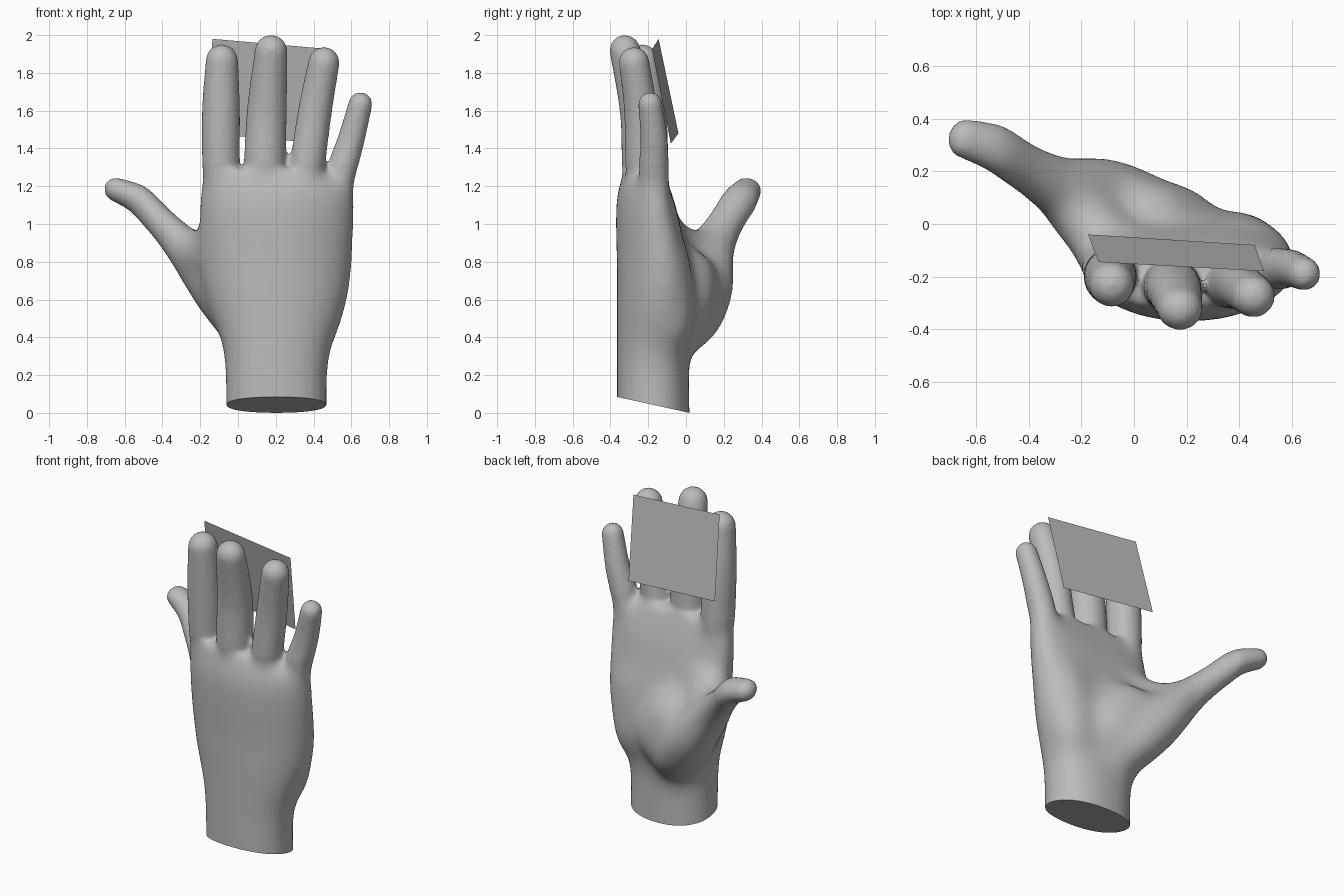
import bpy, bmesh, math
from mathutils import Vector

if "Cube" in bpy.data.objects:
    bpy.data.objects.remove(bpy.data.objects["Cube"])

grey = bpy.data.materials.new("plain grey")
grey.diffuse_color = (0.5, 0.5, 0.5, 1)
grey.use_nodes = True
grey.node_tree.nodes["Principled BSDF"].inputs["Base Color"].default_value = grey.diffuse_color
SIDES = 24


def loft(bm, rings):
    """Closed solid through a list of point rings."""
    loops = [[bm.verts.new(p) for p in r] for r in rings]
    for a, b in zip(loops, loops[1:]):
        for i in range(SIDES):
            j = (i + 1) % SIDES
            bm.faces.new((a[i], a[j], b[j], b[i]))
    bm.faces.new(loops[0][::-1])
    bm.faces.new(loops[-1])


def spline(pts, steps=5):
    """Catmull-Rom samples through tuples of any length."""
    p = [pts[0]] + list(pts) + [pts[-1]]
    out = []
    for i in range(1, len(p) - 2):
        for s in range(steps):
            t = s / steps
            out.append([0.5 * (2 * b + (c - a) * t + (2 * a - 5 * b + 4 * c - d) * t * t
                               + (3 * b - a - 3 * c + d) * t ** 3)
                        for a, b, c, d in zip(p[i - 1], p[i], p[i + 1], p[i + 2])])
    return out + [list(pts[-1])]


def limb(bm, pts, wide=1.0):
    """Round limb along (x, y, z, radius) points, with a domed tip."""
    path = spline(pts)
    centres = [Vector(q[:3]) for q in path]
    radii = [q[3] for q in path]
    n = len(path)
    tangents = [(centres[min(i + 1, n - 1)] - centres[max(i - 1, 0)]).normalized()
                for i in range(n)]
    tip, t, r = centres[-1], tangents[-1], radii[-1]
    for k in range(1, 7):
        a = k / 6.3 * math.pi / 2
        centres.append(tip + t * r * math.sin(a))
        radii.append(r * math.cos(a))
        tangents.append(t)
    rings = []
    for c, r, t in zip(centres, radii, tangents):
        q = Vector((0, 0, 1)).rotation_difference(t)
        rings.append([c + q @ Vector((r * math.cos(a), r * wide * math.sin(a), 0))
                      for a in (2 * math.pi * i / SIDES for i in range(SIDES))])
    loft(bm, rings)


def palm_ring(z, x0, x1, y0, y1, arch):
    """Rounded oval section, arched so that the back is convex and the palm hollow."""
    ring = []
    for i in range(SIDES):
        a = 2 * math.pi * i / SIDES
        c, s = math.cos(a), math.sin(a)
        u = math.copysign(abs(c) ** 0.9, c)
        v = math.copysign(abs(s) ** 0.9, s)
        y = (y0 + y1) / 2 + v * (y1 - y0 + 0.02) / 2 + arch * u * u
        ring.append(Vector(((x0 + x1) / 2 + u * (x1 - x0 + 0.02) / 2, y, z)))
    return ring


bm = bmesh.new()

# wrist and palm: z, left, right, back, front, arch
palm = [(-0.3, -0.06, 0.475, -0.36, 0.02, 0),
        (0.2, -0.065, 0.47, -0.36, 0.01, 0),
        (0.36, -0.08, 0.495, -0.36, 0.01, 0.01),
        (0.5, -0.13, 0.55, -0.36, 0.025, 0.03),
        (0.65, -0.175, 0.59, -0.36, 0.025, 0.045),
        (0.8, -0.195, 0.605, -0.36, 0.005, 0.055),
        (0.95, -0.205, 0.615, -0.365, -0.03, 0.06),
        (1.1, -0.205, 0.615, -0.365, -0.065, 0.06),
        (1.2, -0.19, 0.595, -0.345, -0.1, 0.055),
        (1.29, -0.15, 0.45, -0.315, -0.13, 0.03)]
loft(bm, [palm_ring(*q) for q in spline(palm, 3)])

# four fingers: index, middle, ring, little
limb(bm, [(-0.08, -0.17, 0.95, 0.1), (-0.09, -0.19, 1.3, 0.1),
          (-0.09, -0.205, 1.6, 0.101), (-0.085, -0.23, 1.865, 0.086)])
limb(bm, [(0.14, -0.22, 0.95, 0.11), (0.142, -0.235, 1.3, 0.11),
          (0.153, -0.25, 1.6, 0.106), (0.175, -0.322, 1.915, 0.087)], 0.95)
limb(bm, [(0.31, -0.21, 0.95, 0.1), (0.365, -0.23, 1.3, 0.094),
          (0.408, -0.24, 1.6, 0.09), (0.455, -0.275, 1.855, 0.083)], 0.98)
limb(bm, [(0.48, -0.16, 0.9, 0.1), (0.542, -0.17, 1.25, 0.083),
          (0.6, -0.17, 1.45, 0.072), (0.648, -0.19, 1.635, 0.064)])

# thumb with its fleshy base, pads of the palm, and web to the index finger
limb(bm, [(0.12, -0.08, 0.38, 0.12), (0.03, 0.0, 0.51, 0.165), (-0.11, 0.08, 0.67, 0.155),
          (-0.27, 0.135, 0.865, 0.115), (-0.4, 0.21, 1.005, 0.087),
          (-0.52, 0.285, 1.125, 0.077), (-0.645, 0.325, 1.182, 0.063)], 1.2)
limb(bm, [(0.19, -0.07, 0.44, 0.13), (0.17, -0.02, 0.56, 0.17), (0.07, 0.01, 0.72, 0.16)])
limb(bm, [(0.38, -0.11, 0.38, 0.12), (0.4, -0.095, 0.5, 0.15), (0.43, -0.12, 0.8, 0.15)])
limb(bm, [(-0.28, 0.13, 0.84, 0.11), (-0.18, 0.0, 0.86, 0.125), (-0.06, -0.12, 0.93, 0.13)])

bmesh.ops.recalc_face_normals(bm, faces=bm.faces)
mesh = bpy.data.meshes.new("hand")
bm.to_mesh(mesh)
bm.free()
hand = bpy.data.objects.new("hand", mesh)
bpy.context.collection.objects.link(hand)

# fuse the parts into one skin
remesh = hand.modifiers.new("fuse", 'REMESH')
remesh.mode = 'VOXEL'
remesh.voxel_size = 0.013
soften = hand.modifiers.new("soften", 'SMOOTH')
soften.factor = 0.5
soften.iterations = 10
deps = bpy.context.evaluated_depsgraph_get()
skin = bpy.data.meshes.new_from_object(hand.evaluated_get(deps))
hand.modifiers.clear()
hand.data = skin

# blend the palm more strongly than the fingers, fading towards them
bm = bmesh.new()
bm.from_mesh(skin)
ROUNDS = 130
for k in range(ROUNDS):
    top, left = 1.32 - 0.3 * k / ROUNDS, -0.5 + 0.25 * k / ROUNDS
    flesh = [v for v in bm.verts if v.co.z < top and v.co.x > left]
    bmesh.ops.smooth_vert(bm, verts=flesh, factor=0.5,
                          use_axis_x=True, use_axis_y=True, use_axis_z=True)

# slanted flat cut at the wrist
cut = bmesh.ops.bisect_plane(bm, geom=bm.verts[:] + bm.edges[:] + bm.faces[:],
                             plane_co=(0, 0.02, 0), plane_no=(0, 0.22, 1), clear_inner=True)
edges = [e for e in cut["geom_cut"] if isinstance(e, bmesh.types.BMEdge)]
bmesh.ops.contextual_create(bm, geom=edges)
bmesh.ops.recalc_face_normals(bm, faces=bm.faces)
bm.to_mesh(skin)
bm.free()
skin.materials.clear()
skin.materials.append(grey)
bpy.context.view_layer.objects.active = hand
hand.select_set(True)
bpy.ops.object.shade_smooth_by_angle(angle=math.radians(40))

# thin square card in front of the fingers on the palm side
card_mesh = bpy.data.meshes.new("card")
card_mesh.from_pydata([(-0.135, -0.145, 1.98), (0.495, -0.18, 1.925),
                       (0.46, -0.08, 1.425), (-0.175, -0.04, 1.48)], [], [(0, 3, 2, 1)])
card_mesh.materials.append(grey)
card = bpy.data.objects.new("card", card_mesh)
bpy.context.collection.objects.link(card)
